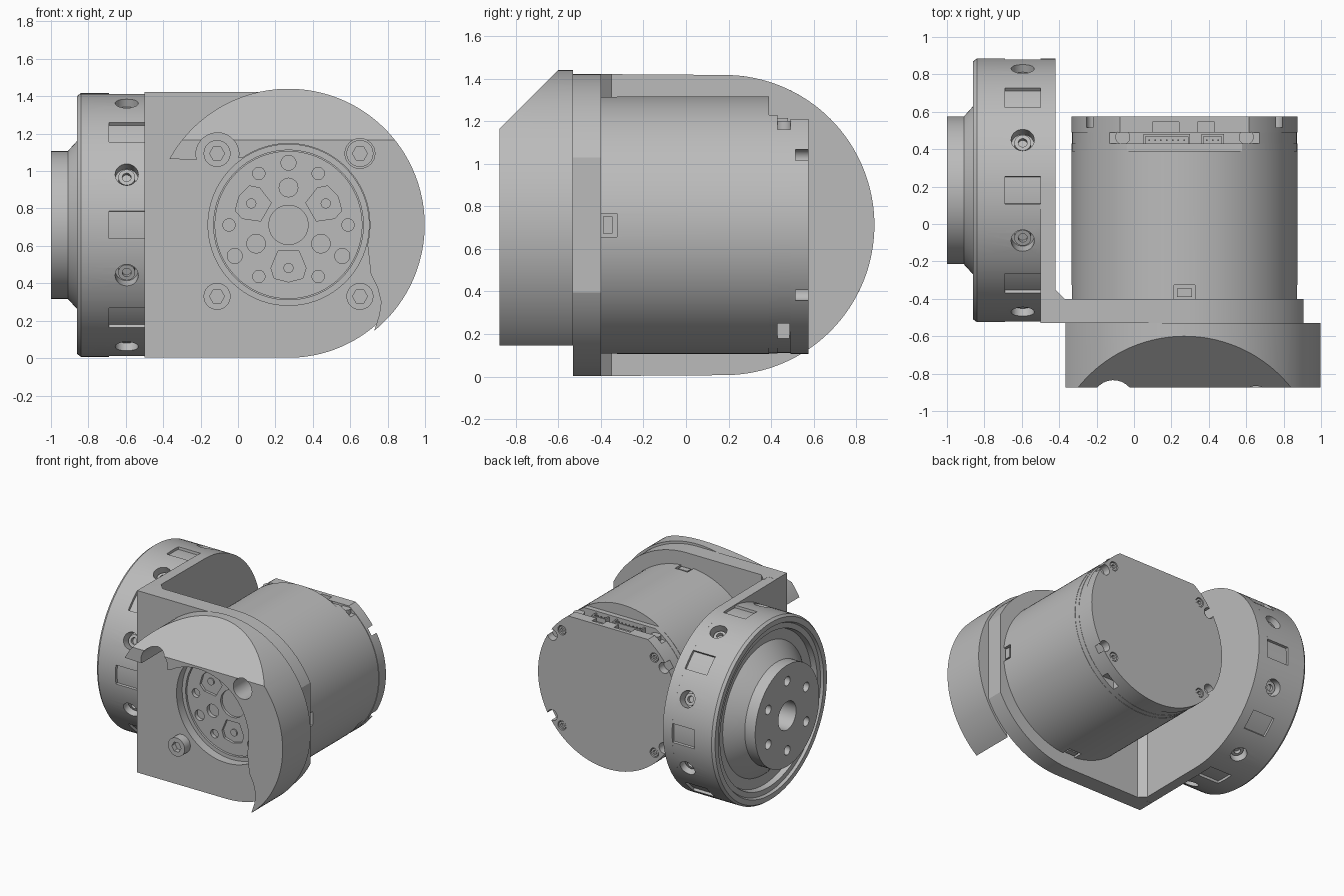
import bpy, bmesh
from math import sin, cos, pi, radians, sqrt
from mathutils import Vector

cube = bpy.data.objects.get("Cube")
if cube:
    bpy.data.objects.remove(cube)

grey = bpy.data.materials.new("plain grey")
grey.use_nodes = True
grey.diffuse_color = (0.5, 0.5, 0.5, 1)
grey.node_tree.nodes["Principled BSDF"].inputs["Base Color"].default_value = (0.5, 0.5, 0.5, 1)

MX, MZ = 0.27, 0.712     # motor axis, along y
WY, WZ = 0.18, 0.712     # wheel axis, along x


def place(axis, a, b, t):
    """Profile point (a, b) at depth t along the axis."""
    return Vector((t, a, b)) if axis == "x" else Vector((a, t, b)) if axis == "y" else Vector((a, b, t))


def arc(cx, cy, r, a0, a1, n):
    return [(cx + r * cos(radians(a0 + (a1 - a0) * i / n)),
             cy + r * sin(radians(a0 + (a1 - a0) * i / n))) for i in range(n + 1)]


def circle(cx, cy, r, n=48):
    return arc(cx, cy, r, 0, 360, n)[:-1]


def polar(cx, cy, r, deg):
    return cx + r * cos(radians(deg)), cy + r * sin(radians(deg))


def rect(a0, a1, b0, b1):
    return [(a0, b0), (a1, b0), (a1, b1), (a0, b1)]


def solid(name, *prisms):
    """One object from prisms given as (axis, outline, start, end)."""
    bm = bmesh.new()
    for axis, pts, lo, hi in prisms:
        ends = [[bm.verts.new(place(axis, a, b, t)) for a, b in pts] for t in (lo, hi)]
        bm.faces.new(ends[0])
        bm.faces.new(ends[1][::-1])
        for i in range(len(pts)):
            j = (i + 1) % len(pts)
            bm.faces.new((ends[0][j], ends[0][i], ends[1][i], ends[1][j]))
    return finish(name, bm)


def lathe(name, profile, n=96):
    """Turn (x, radius) points around the wheel axis."""
    bm = bmesh.new()
    rings = []
    for x, r in profile:
        rings.append([bm.verts.new((x, a, b)) for a, b in circle(WY, WZ, r, n)])
    for p, q in zip(rings, rings[1:]):
        for i in range(n):
            j = (i + 1) % n
            bm.faces.new((p[i], p[j], q[j], q[i]))
    bm.faces.new(rings[0])
    bm.faces.new(rings[-1][::-1])
    return finish(name, bm)


def finish(name, bm):
    bmesh.ops.recalc_face_normals(bm, faces=bm.faces[:])
    mesh = bpy.data.meshes.new(name)
    bm.to_mesh(mesh)
    bm.free()
    mesh.materials.append(grey)
    ob = bpy.data.objects.new(name, mesh)
    bpy.context.collection.objects.link(ob)
    return ob


def cut(ob, *cutters):
    """Subtract each cutter and discard it."""
    for c in cutters:
        c.hide_render = True
        mod = ob.modifiers.new("cut", "BOOLEAN")
        mod.operation, mod.solver, mod.object = "DIFFERENCE", "EXACT", c
        dg = bpy.context.evaluated_depsgraph_get()
        mesh = bpy.data.meshes.new_from_object(ob.evaluated_get(dg))
        ob.modifiers.clear()
        ob.data = mesh
        bpy.data.objects.remove(c)
    return ob


# Angle bracket: front plate with a trimmed round end, side plate, corner web
half = sqrt(0.71 ** 2 - 0.635 ** 2)
edge = [p for p in arc(MX, MZ, 0.71, -90, 90, 64) if p[0] < 0.905]
low = [p for p in edge if p[1] < MZ]
high = [p for p in edge if p[1] > MZ]
plate = solid("front_plate", ("y", [(-0.5, 0.002)] + low + [(0.905, MZ - half), (0.905, MZ + half)]
                              + high + [(-0.5, 1.422)], -0.53, -0.40))
cut(plate, solid("bore", ("y", circle(MX, MZ, 0.43, 96), -0.6, -0.3)))
solid("side_plate", ("x", [(-0.53, 0.002)] + arc(WY, WZ, 0.705, -90, 90, 64) + [(-0.53, 1.422)],
                     -0.5, -0.42))
solid("corner_web", ("z", [(-0.43, -0.41), (-0.37, -0.41), (-0.37, -0.40), (-0.42, -0.35), (-0.43, -0.35)],
                     0.002, 1.422))

# Cover section around the output, with a slanted top
outline = (arc(MX, MZ, 0.728, -51, 151, 90) + arc(-0.11, 1.09, 0.115, 195, -10, 16)
           + arc(MX, MZ, 0.435, 124, -14, 50)
           + [(0.70, 0.54), (0.71, 0.45), (0.745, 0.38), (0.765, 0.30), (0.755, 0.23)])
cover = solid("cover_section", ("y", outline, -0.875, -0.53))
cut(cover,
    solid("slant", ("x", [(-1.0, 1.04), (-0.5, 1.54), (-1.0, 1.6)], -1, 1.5)),
    solid("bolt_clearance", ("y", circle(0.652, 1.094, 0.08, 32), -1, -0.5)))

# Socket head bolts at the four plate corners
for sx, sz, name in ((-1, -1, "lower_right"), (1, -1, "lower_left"), (-1, 1, "upper_right"), (1, 1, "upper_left")):
    x, z = MX + sx * 0.382, MZ + sz * 0.382
    bolt = solid("plate_bolt_" + name, ("y", circle(x, z, 0.072, 32), -0.60, -0.5))
    cut(bolt, solid("socket", ("y", circle(x, z, 0.04, 6), -0.7, -0.56)))

# Motor body with locating notches
R = 0.605
body = solid("motor_body", ("y", circle(MX, MZ, R, 128), -0.405, 0.39))
cut(body, solid("notches", *[("x", rect(-0.41, -0.325, MZ - 0.055, MZ + 0.055), MX + s * R - 0.03, MX + s * R + 0.03)
                             for s in (-1, 1)],
                *[("z", rect(MX - 0.055, MX + 0.055, -0.41, -0.325), MZ + s * R - 0.03, MZ + s * R + 0.03)
                  for s in (-1, 1)]))
for s, side in ((-1, "right"), (1, "left")):
    solid("locating_key_" + side, ("x", rect(-0.39, -0.345, MZ - 0.04, MZ + 0.04), MX + s * 0.56, MX + s * 0.598))
    solid("key_" + ("bottom" if s < 0 else "top"),
          ("z", rect(MX - 0.04, MX + 0.04, -0.39, -0.345), MZ + s * 0.56, MZ + s * 0.598))


def flat_disc(r, top):
    """Disc outline cut flat at a height."""
    a = 90 - (180 / pi) * sqrt(0) 
    from_top = [p for p in arc(MX, MZ, r, 90, 450, 128) if p[1] <= top]
    h = sqrt(r * r - (top - MZ) ** 2)
    return [(MX - h, top)] + from_top + [(MX + h, top)]


# Rear collar, recessed neck and end cap
solid("rear_collar", ("y", flat_disc(R - 0.002, 1.23), 0.385, 0.43))
neck = solid("rear_neck", ("y", flat_disc(R - 0.004, 1.16), 0.42, 0.50))
cut(neck, solid("cable_slot", ("y", rect(0.55, 0.75, 0.17, 0.25), 0.43, 0.485)))
for s, side in ((-1, "right"), (1, "left")):
    solid("neck_post_" + side, ("z", circle(MX + s * 0.33, 0.465, 0.04, 24), 1.1, 1.20))
cap = solid("end_cap", ("y", flat_disc(R, 1.21), 0.49, 0.575))
corners = (33, 147, 213, 327)
cut(cap,
    solid("edge_pockets", *[("y", circle(*polar(MX, MZ, 0.575, d), 0.042, 24), 0.515, 0.65) for d in corners]),
    solid("screw_pockets", *[("y", circle(*polar(MX, MZ, 0.545, d + (10 if d in (33, 213) else -10)), 0.036, 24),
                              0.53, 0.65) for d in corners]))
for i, d in enumerate(corners):
    x, z = polar(MX, MZ, 0.545, d + (10 if d in (33, 213) else -10))
    screw = solid("cap_screw_%d" % (i + 1), ("y", circle(x, z, 0.03, 24), 0.52, 0.57))
    cut(screw, solid("socket", ("y", circle(x, z, 0.017, 6), 0.55, 0.6)))

# Cable connectors on the neck, each an open housing with pins
for name, x0, x1, pins in (("large", 0.05, 0.30, 7), ("small", 0.36, 0.48, 3)):
    housing = solid(name + "_connector", ("z", rect(x0, x1, 0.415, 0.48), 1.13, 1.215))
    cut(housing, solid("opening", ("z", rect(x0 + 0.012, x1 - 0.012, 0.427, 0.468), 1.18, 1.3)))
    step = (x1 - x0) / (pins + 1)
    solid(name + "_connector_pins", *[("z", rect(x0 + step * (i + 1) - 0.004, x0 + step * (i + 1) + 0.004, 0.444, 0.452),
                                       1.17, 1.208) for i in range(pins)])
for name, x0, x1 in (("large", 0.10, 0.24), ("small", 0.34, 0.43)):
    notch = solid("cap_recess", ("z", rect(x0, x1, 0.45, 0.545), 1.185, 1.3))
    cut(cap, notch)

# Output flange in the plate bore
flange = solid("output_flange", ("y", circle(MX, MZ, 0.395, 96), -0.45, -0.39))
pad = lambda d: [Vector((MX, MZ)) + Vector((r * cos(radians(d + o)), r * sin(radians(d + o))))
                 for r, o in ((0.15, -22), (0.25, -22), (0.295, -15), (0.305, 0), (0.295, 15), (0.25, 22), (0.15, 22))]
pad_angles = (30, 150, 270)
cut(flange, solid("flange_holes",
                  ("y", circle(MX, MZ, 0.105), -0.5, -0.43),
                  *[("y", circle(*polar(MX, MZ, 0.318, d), 0.033, 24), -0.5, -0.42) for d in range(0, 360, 60)],
                  *[("y", circle(*polar(MX, MZ, 0.332, d), 0.04, 24), -0.5, -0.42) for d in (90, 210, 330)],
                  *[("y", circle(*polar(MX, MZ, 0.2, d), 0.05, 24), -0.5, -0.42) for d in (90, 210, 330)],
                  *[("y", [tuple(p) for p in pad(d)], -0.5, -0.43) for d in pad_angles]))
for i, d in enumerate(pad_angles):
    solid("flange_screw_%d" % (i + 1), ("y", circle(*polar(MX, MZ, 0.23, d), 0.027, 24), -0.44, -0.42))
ring = solid("bearing_ring", ("y", circle(MX, MZ, 0.43, 96), -0.46, -0.40))
cut(ring, solid("ring_bore", ("y", circle(MX, MZ, 0.40, 96), -0.6, -0.3)))

# Wheel housing, recessed face and hub in one turned shape
wheel = lathe("wheel_housing", [(-0.5, 0.705), (-0.84, 0.705), (-0.86, 0.69), (-0.86, 0.65), (-0.84, 0.64),
                                (-0.84, 0.60), (-0.80, 0.59), (-0.80, 0.51), (-0.86, 0.45),
                                (-0.91, 0.395), (-1.0, 0.395)])
slots = []
for k in range(8):
    d = 45 * k
    slots.append(("x", arc(WY, WZ, 0.685, d - 6, d + 6, 6) + arc(WY, WZ, 0.73, d + 6, d - 6, 6), -0.69, -0.49))
cut(wheel, solid("rim_slots", *slots),
    solid("hub_holes", ("x", circle(WY, WZ, 0.11), -1.1, -0.7),
          *[("x", circle(*polar(WY, WZ, 0.27, d), 0.036, 24), -1.1, -0.92) for d in range(30, 390, 60)]))


def radial(r, lo, hi):
    """Eight cylinders pointing outward between the rim slots."""
    bm = bmesh.new()
    for k in range(8):
        a = radians(45 * k + 22.5)
        out, side = Vector((0, cos(a), sin(a))), Vector((0, -sin(a), cos(a)))
        base = Vector((-0.595, WY, WZ))
        ends = [[bm.verts.new(base + out * t + side * u + Vector((v, 0, 0))) for u, v in circle(0, 0, r, 28)]
                for t in (lo, hi)]
        bm.faces.new(ends[0])
        bm.faces.new(ends[1][::-1])
        for i in range(28):
            j = (i + 1) % 28
            bm.faces.new((ends[0][j], ends[0][i], ends[1][i], ends[1][j]))
    return finish("rim_screws", bm)


cut(wheel, radial(0.062, 0.63, 0.75))
cut(radial(0.045, 0.60, 0.665), radial(0.024, 0.64, 0.70))

# Smooth round walls, keep edges crisp
for ob in bpy.context.scene.objects:
    ob.select_set(ob.type == "MESH")
    bpy.context.view_layer.objects.active = ob
bpy.ops.object.shade_smooth_by_angle(angle=radians(25))
